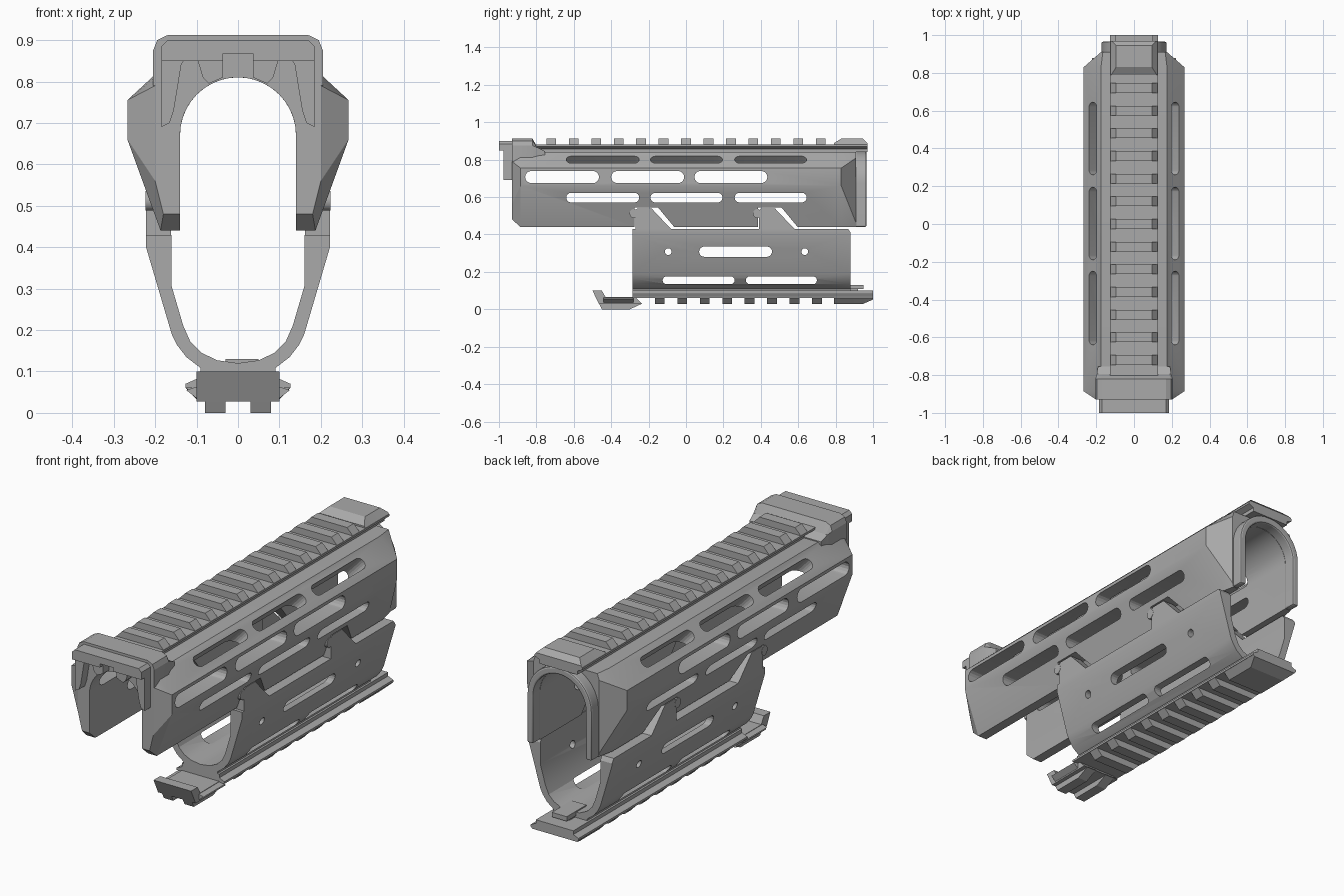
import bpy, bmesh, math
from mathutils import Vector

cube = bpy.data.objects.get("Cube")
if cube:
    bpy.data.objects.remove(cube)

grey = bpy.data.materials.new("satin grey")
grey.use_nodes = True
COLOUR = (0.4, 0.4, 0.4, 1)
grey.diffuse_color = COLOUR
grey.node_tree.nodes["Principled BSDF"].inputs["Base Color"].default_value = COLOUR


def add_loft(bm, sections):
    """Skin a row of matching closed loops and cap both ends."""
    rings = [[bm.verts.new(p) for p in s] for s in sections]
    n = len(rings[0])
    for a, b in zip(rings, rings[1:]):
        for i in range(n):
            j = (i + 1) % n
            bm.faces.new((a[i], a[j], b[j], b[i]))
    bm.faces.new(rings[0][::-1])
    bm.faces.new(rings[-1])


def finish(name, bm):
    bmesh.ops.recalc_face_normals(bm, faces=bm.faces)
    mesh = bpy.data.meshes.new(name)
    bm.to_mesh(mesh)
    bm.free()
    mesh.materials.append(grey)
    ob = bpy.data.objects.new(name, mesh)
    bpy.context.collection.objects.link(ob)
    return ob


def loft(name, sections):
    bm = bmesh.new()
    add_loft(bm, sections)
    return finish(name, bm)


def mirrored(half):
    """Close a right-hand (x, z) outline with its mirror image."""
    return half + [(-x, z) for x, z in reversed(half) if abs(x) > 1e-5]


def at_y(loop, y):
    return [(x, y, z) for x, z in loop]


def along_y(name, loop, y0, y1):
    return loft(name, [at_y(loop, y0), at_y(loop, y1)])


def along_x(name, loop, x0, x1):
    return loft(name, [[(x, y, z) for y, z in loop] for x in (x0, x1)])


def box(name, x0, x1, y0, y1, z0, z1):
    return along_x(name, [(y0, z0), (y1, z0), (y1, z1), (y0, z1)], x0, x1)


def arc(cz, r, a0, a1, n=10):
    """Arc points round (0, cz), angles in degrees."""
    steps = [math.radians(a0 + (a1 - a0) * i / n) for i in range(n + 1)]
    return [(r * math.cos(t), cz + r * math.sin(t)) for t in steps]


def apply(ob, kind, **settings):
    mod = ob.modifiers.new(kind, kind)
    for key, value in settings.items():
        setattr(mod, key, value)
    bpy.context.view_layer.objects.active = ob
    bpy.ops.object.modifier_apply(modifier=mod.name)


def cut(ob, cutter):
    apply(ob, 'BOOLEAN', object=cutter, operation='DIFFERENCE', solver='EXACT')
    bpy.data.objects.remove(cutter)


def slots(spans, x, z, height, tilt=0, depth=0.16):
    """Round-ended slot cutters on both sides, tilted towards the top."""
    bm = bmesh.new()
    c, s, r = math.cos(math.radians(tilt)), math.sin(math.radians(tilt)), height / 2
    for y0, y1 in spans:
        ends = [(y1 - r, -90), (y0 + r, 90)]
        loop = [(yc + r * math.cos(math.radians(a + 22.5 * i)), r * math.sin(math.radians(a + 22.5 * i)))
                for yc, a in ends for i in range(9)]
        if y1 - y0 <= height:
            loop = loop[:8] + loop[9:17]
        for side in (1, -1):
            add_loft(bm, [[(side * (x + d * c - v * s), y, z + d * s + v * c) for y, v in loop]
                          for d in (-depth, depth)])
    return finish("slot_cutter", bm)


# Upper guard: a faceted arch with tapered ends
INNER = [(0.14, 0.45)] + arc(0.67, 0.14, 0, 90, 12)


def guard_section(y, outer, bottom):
    side = [(0.14, bottom)] + INNER[1:-1]
    loop = outer + [(-x, z) for x, z in reversed(outer)]
    inside = [(-x, z) for x, z in side] + [INNER[-1]] + side[::-1]
    return at_y(loop + inside, y)


full = [(0.187, 0.44), (0.267, 0.66), (0.267, 0.755), (0.175, 0.84)]
front = [(0.18, 0.48), (0.2, 0.56), (0.2, 0.79), (0.17, 0.835)]
back = [(0.17, 0.44), (0.175, 0.46), (0.175, 0.81), (0.165, 0.84)]
upper = loft("upper_guard", [guard_section(-0.93, front, 0.48), guard_section(-0.885, full, 0.44),
                             guard_section(0.83, full, 0.44), guard_section(0.91, back, 0.44)])
row = [(-0.64, -0.25), (-0.19, 0.195), (0.26, 0.645)]
cut(upper, slots(row, 0.218, 0.8, 0.055, 47, 0.14))
cut(upper, slots([(-0.86, -0.465), (-0.4, -0.01), (0.045, 0.435)], 0.22, 0.707, 0.065))
cut(upper, slots(row, 0.22, 0.597, 0.052))
TABS = (-0.27, 0.39)
for y in TABS:
    notch = [(y - 0.005, 0.4), (y - 0.005, 0.545), (y + 0.12, 0.545), (y + 0.24, 0.4)]
    cut(upper, along_x("notch_cutter", notch, -0.4, 0.4))

# Rear lip: raised arch ring behind the guard
ring_out = [(0.172, 0.44)] + arc(0.673, 0.172, 0, 180, 20) + [(-0.172, 0.44)]
ring_in = [(-0.14, 0.44)] + arc(0.67, 0.14, 180, 0, 20) + [(0.14, 0.44)]
lip = along_y("rear_lip", ring_out + ring_in, 0.905, 0.965)
apply(lip, 'BEVEL', width=0.008, segments=2, limit_method='ANGLE', angle_limit=1.0)

# Front collar with rounded shoulders, fading back into the guard
shoulder = [(0.15, 0.8), (0.205, 0.79), (0.205, 0.875), (0.195, 0.9), (0.17, 0.912)]
collar_half = [(0.1, 0.825)] + shoulder
collar = mirrored(collar_half)
low = [(x * 0.93, min(z, 0.845)) for x, z in collar]
mid = [(x * 0.96, min(z, 0.865)) for x, z in collar]
front_collar = loft("front_collar", [at_y(collar, -0.93), at_y(collar, -0.82),
                                    at_y(mid, -0.795), at_y(low, -0.755)])
# Hooked front bracket: lintel, two hanging legs and a split centre block
lintel = along_y("front_lintel", mirrored([(0.185, 0.85), (0.185, 0.885), (0.17, 0.9)]), -1.0, -0.92)
cut(lintel, box("keyway_cutter", -0.036, 0.036, -1.1, -0.8, 0.8, 0.868))
for side, label in ((1, "left"), (-1, "right")):
    leg = [(0.185, 0.86), (0.185, 0.69), (0.165, 0.7), (0.155, 0.73), (0.137, 0.84), (0.12, 0.87)]
    along_y(label + "_hook_leg", [(side * x, z) for x, z in leg], -0.975, -0.92)
    block = [(0.036, 0.81), (0.07, 0.795), (0.085, 0.81), (0.1, 0.86), (0.036, 0.868)]
    along_y(label + "_hook_block", [(side * x, z) for x, z in block], -0.975, -0.92)


# Toothed rails; the lower one is the upper one turned over
def rail(name, start, end, count, first, flip):
    height = (lambda h: 0.1 - h) if flip else (lambda h: 0.84 + h)
    base = mirrored([(0.1, height(0)), (0.1, height(0.018)), (0.127, height(0.03)), (0.127, height(0.04))])
    tooth = mirrored([(0.127, height(0.038)), (0.095, height(0.072))])
    slope = mirrored([(0.127, height(0.038)), (0.12, height(0.048))])
    along_y(name + "_base", base, start, end)
    for i in range(count):
        y = first + 0.12 * i
        along_y(f"{name}_tooth_{i + 1}", tooth, y - 0.026, y + 0.026)
    loft(name + "_end_block", [at_y(slope if not flip else tooth, 0.79), at_y(tooth, 0.83),
                               at_y(tooth, 0.945), at_y(slope, end)])


rail("top_rail", -0.83, 0.97, 13, -0.72, False)
rail("bottom_rail", -0.285, 1.0, 8, -0.14, True)

# Lower guard: V-shaped trough with clip tabs
outer = [(0.222, 0.43), (0.222, 0.4), (0.16, 0.19), (0.148, 0.165), (0.125, 0.135), (0.09, 0.108), (0.09, 0.097)]
inner = [(0.16, 0.43), (0.16, 0.305), (0.132, 0.21), (0.115, 0.172), (0.088, 0.145), (0.05, 0.127), (0, 0.12)]
left = [(-x, z) for x, z in reversed(outer)]
trough = outer + left + [(-x, z) for x, z in inner] + inner[-2::-1]
lower = along_y("lower_guard", trough, -0.285, 0.88)
cut(lower, along_x("corner_cutter", [(0.86, 0.44), (0.9, 0.44), (0.9, 0.39), (0.88, 0.41)], -0.4, 0.4))
cut(lower, slots([(0.07, 0.46)], 0.18, 0.308, 0.055))
cut(lower, slots([(-0.125, 0.26), (0.32, 0.7)], 0.14, 0.155, 0.042, 0, 0.1))
cut(lower, slots([(-0.113, -0.077), (0.617, 0.653)], 0.18, 0.308, 0.036))
for side, label in ((1, "left"), (-1, "right")):
    for y, place in zip(TABS, ("front", "rear")):
        tab = [(y, 0.42), (y, 0.53), (y + 0.01, 0.54), (y + 0.085, 0.54), (y + 0.17, 0.45), (y + 0.2, 0.42)]
        along_x(f"{label}_{place}_tab", tab, side * 0.162, side * 0.222)
        # Round detent at the leading edge of each tab
        pin = [(y - 0.01 + a * 0.9, b) for a, b in arc(0.512, 0.024, 0, 345, 23)]
        along_x(f"{label}_{place}_detent", pin, side * 0.17, side * 0.223)

# Front stop under the lower guard, with two feet
stop = [(-0.5, 0.1), (-0.45, 0.1), (-0.43, 0.065), (-0.27, 0.065), (-0.235, 0.028), (-0.465, 0.028)]
along_x("front_stop", stop, -0.1, 0.1)
wing = mirrored([(0.1, 0.035), (0.125, 0.055), (0.1, 0.08)])
along_y("stop_wings", [(x, min(z, 0.063)) for x, z in wing], -0.44, -0.28)
foot = [(-0.465, 0.03), (-0.45, 0), (-0.3, 0), (-0.235, 0.03)]
for side, label in ((1, "left"), (-1, "right")):
    along_x(label + "_stop_foot", foot, side * 0.03, side * 0.08)

# Rear release latch
box("latch_plate", -0.03, 0.05, 0.8, 0.95, 0.108, 0.13)
box("latch_stem", -0.025, 0.025, 0.88, 0.92, 0.095, 0.115)

# Smooth the rounded areas, keep the facets crisp
bpy.ops.object.select_all(action='DESELECT')
for ob in bpy.data.objects:
    if ob.type == 'MESH':
        ob.select_set(True)
        bpy.context.view_layer.objects.active = ob
bpy.ops.object.shade_smooth_by_angle(angle=math.radians(20))
